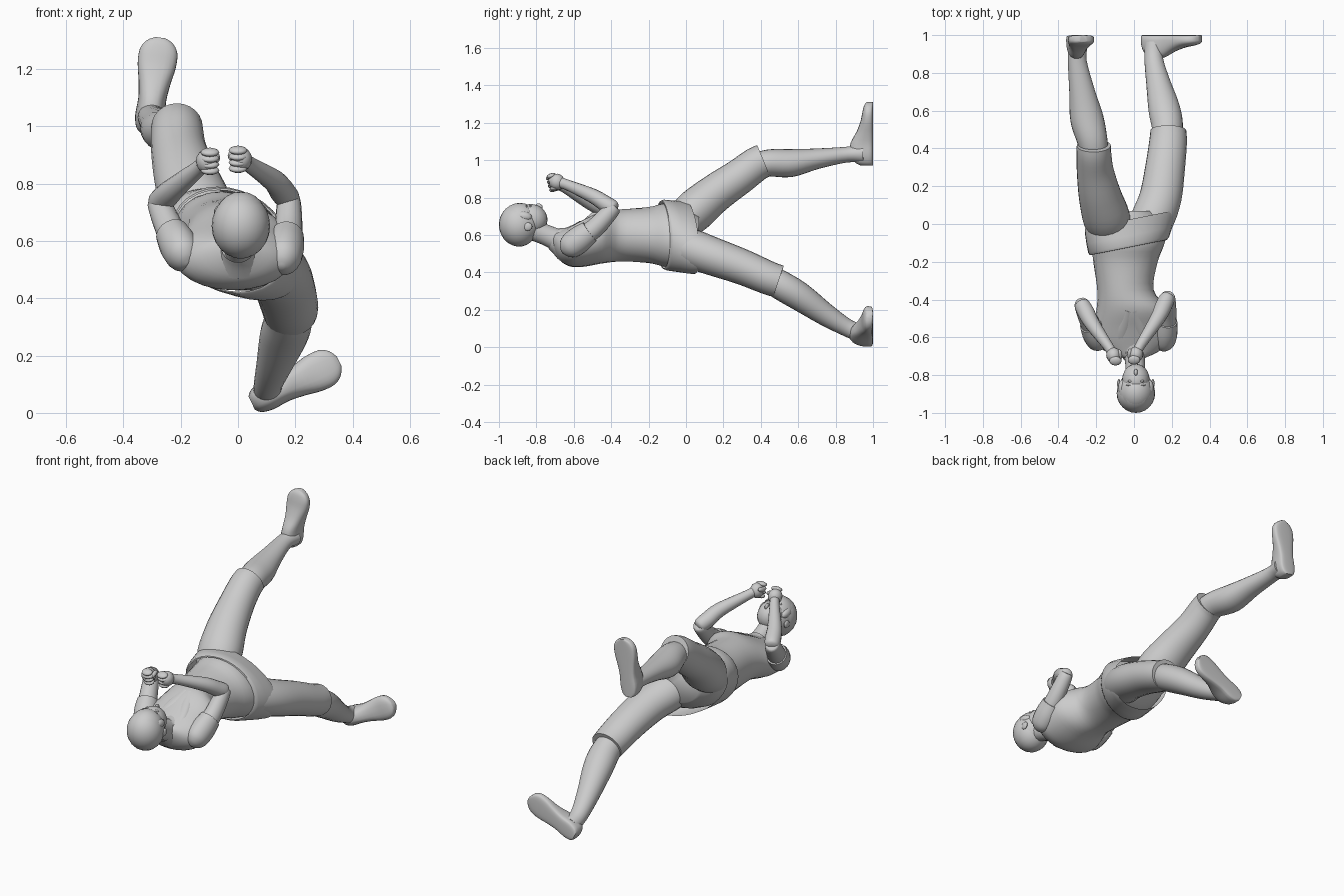
import bpy, bmesh, math
from mathutils import Vector

X = Vector((1, 0, 0))


def finish(name, bm, angle=50):
    bmesh.ops.recalc_face_normals(bm, faces=bm.faces)
    me = bpy.data.meshes.new(name)
    bm.to_mesh(me)
    bm.free()
    ob = bpy.data.objects.new(name, me)
    bpy.context.collection.objects.link(ob)
    bpy.ops.object.select_all(action='DESELECT')
    bpy.context.view_layer.objects.active = ob
    ob.select_set(True)
    bpy.ops.object.shade_smooth_by_angle(angle=math.radians(angle))
    return ob


def skin(name, rings, caps=True):
    bm = bmesh.new()
    rows = [[bm.verts.new(p) for p in r] for r in rings]
    n = len(rows[0])
    for a, b in zip(rows, rows[1:]):
        for i in range(n):
            j = (i + 1) % n
            bm.faces.new((a[i], a[j], b[j], b[i]))
    if caps:
        bm.faces.new(rows[0])
        bm.faces.new(rows[-1])
    return finish(name, bm)


def spline(pts, steps):
    # Catmull-Rom through equal-length tuples
    out, last = [], len(pts) - 1
    for i in range(last):
        p0, p1, p2, p3 = pts[max(i - 1, 0)], pts[i], pts[i + 1], pts[min(i + 2, last)]
        for k in range(steps):
            t = k / steps
            out.append([0.5 * (2 * b + (c - a) * t + (2 * a - 5 * b + 4 * c - d) * t * t
                               + (3 * b - a - 3 * c + d) * t ** 3)
                        for a, b, c, d in zip(p0, p1, p2, p3)])
    out.append(list(pts[-1]))
    return out


def loft(name, stations, axis=None, steps=4, n=24, caps=True):
    # station = x, y, z, half width, half depth, roll in degrees
    pts = spline([tuple(s) + (0,) * (6 - len(s)) for s in stations], steps)
    rings = []
    for i, (x, y, z, a, b, roll) in enumerate(pts):
        t = Vector(axis) if axis else Vector(pts[min(i + 1, len(pts) - 1)][:3]) - Vector(pts[max(i - 1, 0)][:3])
        t.normalize()
        side = (X - t * X.dot(t)).normalized()
        up = side.cross(t)
        c, s = math.cos(math.radians(roll)), math.sin(math.radians(roll))
        u, v = side * c - up * s, side * s + up * c
        rings.append([Vector((x, y, z)) + u * a * math.cos(q) + v * b * math.sin(q)
                      for q in (2 * math.pi * k / n for k in range(n))])
    return skin(name, rings, caps)


def ball(name, loc, radii, tilt=0, seg=24):
    bm = bmesh.new()
    bmesh.ops.create_uvsphere(bm, u_segments=seg, v_segments=seg // 2, radius=1)
    ob = finish(name, bm)
    ob.location, ob.scale, ob.rotation_euler = loc, radii, (math.radians(tilt), 0, 0)
    return ob


# torso and hips, rolled towards the raised leg
loft("torso", [(.0, -.71, .57, .055, .045, 0), (-.01, -.675, .545, .14, .08, 0),
               (-.015, -.62, .54, .2, .108, 0), (-.015, -.55, .555, .205, .125, 0),
               (-.01, -.45, .588, .188, .14, 0), (-.045, -.35, .598, .15, .14, 5),
               (-.045, -.2, .6, .172, .148, 15), (-.03, -.1, .6, .2, .165, 26),
               (-.02, 0, .59, .215, .135, 28), (-.02, .07, .6, .12, .09, 28)], axis=(0, 1, 0))
# flared jacket hem
loft("jacket_hem", [(-.03, -.125, .6, .21, .168, 27), (-.028, -.11, .6, .228, .178, 27),
                    (-.02, -.01, .588, .265, .163, 30), (-.02, .025, .585, .27, .156, 31)],
     axis=(-.2, 1, 0), steps=2, n=32, caps=False)

# trouser legs and shins
loft("raised_thigh", [(-.12, -.06, .62, .10, .08), (-.145, .03, .715, .125, .112),
                      (-.18, .15, .818, .113, .104), (-.205, .28, .908, .098, .096),
                      (-.212, .37, .975, .092, .092), (-.213, .415, .997, .09, .09)])
loft("raised_shin", [(-.205, .34, .96, .07, .065), (-.22, .44, .985, .08, .072),
                     (-.25, .56, .985, .088, .075), (-.275, .7, 1.008, .068, .055),
                     (-.3, .86, 1.03, .05, .042), (-.297, .95, 1.035, .052, .05)])
loft("lower_thigh", [(.05, -.08, .57, .10, .08), (.095, .02, .53, .115, .105),
                     (.14, .14, .487, .112, .102), (.165, .3, .43, .105, .095),
                     (.18, .43, .375, .1, .09), (.182, .495, .352, .095, .088)])
loft("lower_shin", [(.17, .42, .385, .07, .07), (.177, .51, .33, .082, .078),
                    (.16, .61, .27, .084, .076), (.128, .75, .172, .064, .06),
                    (.105, .87, .1, .05, .047), (.107, .95, .07, .052, .05)])


# shoes flat against the plane y = 1
def shoe(name, x, z, dx, dz):
    d = Vector((dx, 0, dz)).normalized()
    w = Vector((d.z, 0, -d.x))
    prof = [(0, .026, .07), (.018, .043, .10), (.06, .052, .125), (.12, .049, .12),
            (.18, .056, .088), (.24, .067, .066), (.29, .066, .056),
            (.322, .047, .047), (.338, .018, .036)]
    rings = []
    for s, half, h in spline(prof, 3):
        ring = []
        for k in range(24):
            q = 2 * math.pi * k / 24
            c, sn = math.cos(q), math.sin(q)
            rise = .028 + (h - .028) * sn ** .9 if sn > 0 else .028 * (1 - abs(sn) ** .35)
            ring.append(Vector((x, 1 - rise, z)) + d * s + w * half * math.copysign(abs(c) ** .75, c))
        rings.append(ring)
    skin(name, rings)


shoe("raised_shoe", -.315, .974, .045, .34)
shoe("lower_shoe", .048, .034, .9, .43)


# arms, sleeves and fists
def arm(tag, shoulder, mid, elbow, fore, wrist, fist):
    s, m, e, f, w, h = (Vector(p) for p in (shoulder, mid, elbow, fore, wrist, fist))
    loft(tag + "_upper_arm", [(*s, .058, .06), (*m, .05, .052), (*e, .04, .042),
                              (*(e + (e - m) * .1), .02, .02)], n=16)
    loft(tag + "_sleeve", [(*(s - (m - s) * .5), .008, .008), (*(s - (m - s) * .4), .036, .04),
                           (*(s - (m - s) * .15), .06, .066), (*s.lerp(m, .3), .066, .072),
                           (*s.lerp(m, .8), .058, .062)], n=20)
    loft(tag + "_forearm", [(*(e + (e - f) * .12), .022, .022), (*e, .04, .042),
                            (*e.lerp(f, .4), .045, .043), (*f, .04, .039),
                            (*w, .027, .028), (*h, .028, .032)], n=16)
    ball(tag + "_palm", h, (.039, .042, .043), 20, 16)
    inward = 1 if h.x < -.05 else -1
    for k in range(4):
        ball(f"{tag}_finger_{k + 1}", h + Vector((inward * .01, -.03 + .006 * k, .031 - .021 * k)),
             (.033, .026, .0145), 20, 12)
    ball(tag + "_thumb", h + Vector((inward * .032, .0, .012)), (.014, .033, .014), 20, 12)


arm("left", (.16, -.605, .55), (.175, -.49, .635), (.178, -.39, .742),
    (.125, -.5, .81), (.035, -.64, .87), (.01, -.69, .885))
arm("right", (-.195, -.605, .56), (-.24, -.51, .645), (-.277, -.425, .732),
    (-.22, -.53, .785), (-.135, -.65, .855), (-.108, -.695, .878))

# neck and collar
loft("neck", [(.01, -.83, .635, .056, .06), (.007, -.76, .605, .052, .055),
              (.003, -.69, .575, .056, .06), (0, -.63, .55, .07, .07)])
loft("collar", [(0, -.705, .582, .06, .064), (0, -.685, .572, .07, .072),
                (0, -.645, .555, .1, .095)], n=24, steps=3, caps=False)
# crossed jacket lapels
for sx in (-1, 1):
    loft("lapel", [(sx * .06 - .005, -.665, .6, .03, .014), (sx * .05 - .01, -.58, .648, .034, .015),
                   (sx * .01 - .015, -.46, .712, .03, .012)], n=12)

# head, face and hair
ball("skull", (.01, -.888, .66), (.098, .108, .112))
ball("hair_cap", (.01, -.896, .652), (.102, .104, .114), 10)
ball("face", (.01, -.825, .685), (.073, .085, .08), -20)
ball("chin", (.01, -.78, .685), (.038, .034, .04))
ball("nose", (.01, -.785, .752), (.01, .02, .016), -30, 12)
ball("mouth", (.01, -.762, .724), (.018, .007, .007), 0, 12)
for sx in (-1, 1):
    ball("ear", (.01 + sx * .09, -.845, .645), (.01, .024, .022), 30, 12)
    ball("eye", (.01 + sx * .03, -.832, .752), (.014, .007, .01), 0, 12)
    ball("brow", (.01 + sx * .032, -.853, .752), (.02, .005, .009), 0, 12)
    # swept fringe
    for k, (hx, hy, hz) in enumerate([(.02, -.9, .738), (.048, -.885, .724), (.07, -.865, .7)]):
        ball(f"hair_lock_{k + 1}", (.01 + sx * hx, hy, hz), (.024, .042, .026), -10, 16)
